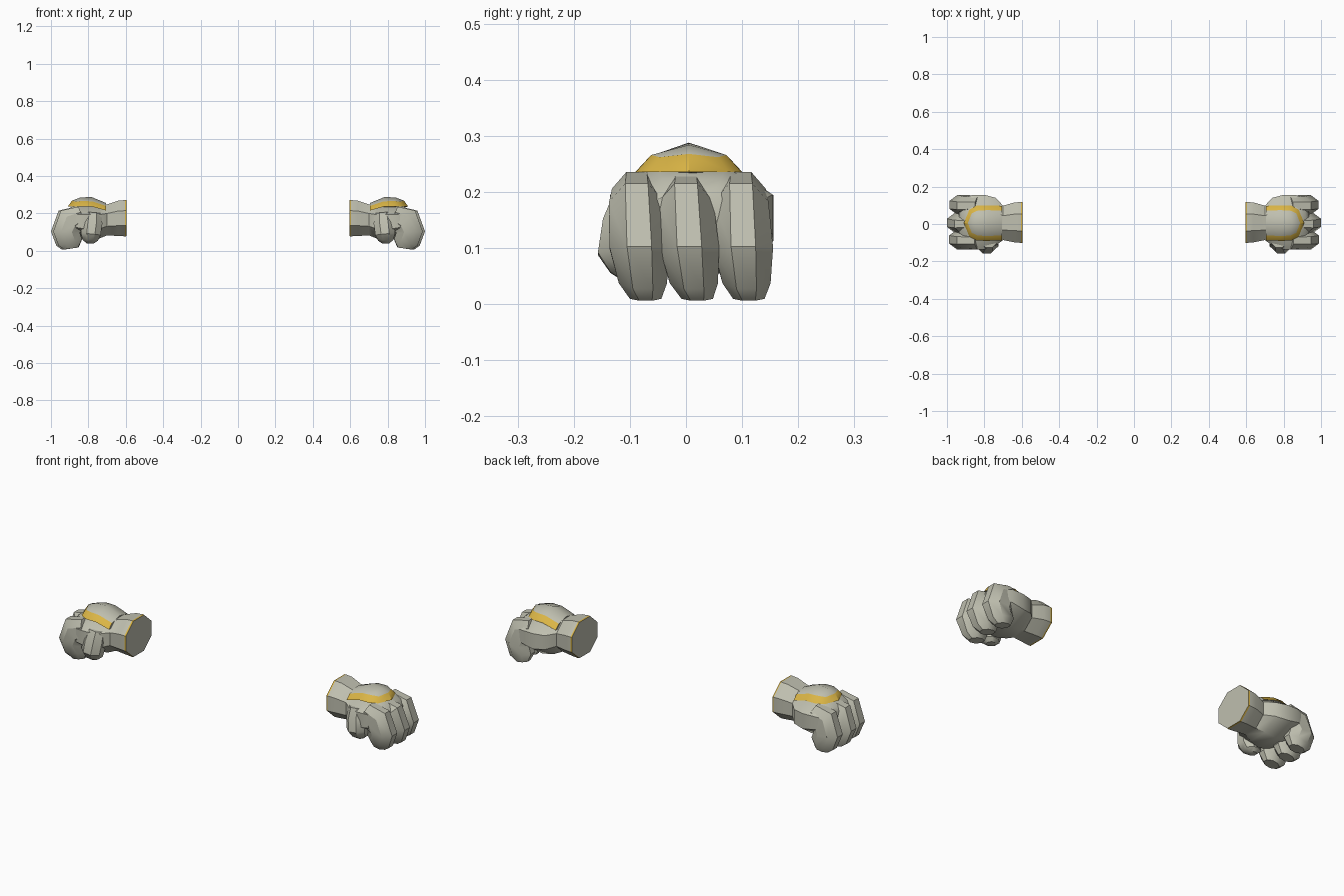
import bpy, bmesh, math
from mathutils import Vector

if "Cube" in bpy.data.objects:
    bpy.data.objects.remove(bpy.data.objects["Cube"])


def material(name, rgb):
    m = bpy.data.materials.new(name)
    m.diffuse_color = (*rgb, 1)
    m.use_nodes = True
    m.node_tree.nodes["Principled BSDF"].inputs["Base Color"].default_value = m.diffuse_color
    return m


GREY = material("warm_grey", (0.52, 0.52, 0.43))
GOLD = material("gold", (0.70, 0.46, 0.06))


def finish(name, bm, gold_rule=None, angle=35):
    """Turn a bmesh into a mirrored, smooth-shaded pair of parts."""
    bmesh.ops.recalc_face_normals(bm, faces=bm.faces)
    if gold_rule:
        for f in bm.faces:
            f.material_index = int(gold_rule(f))
    me = bpy.data.meshes.new(name)
    bm.to_mesh(me)
    bm.free()
    me.materials.append(GREY)
    me.materials.append(GOLD)
    ob = bpy.data.objects.new(name, me)
    bpy.context.collection.objects.link(ob)
    bpy.ops.object.select_all(action='DESELECT')
    ob.select_set(True)
    bpy.context.view_layer.objects.active = ob
    bpy.ops.object.shade_smooth_by_angle(angle=math.radians(angle))
    mod = ob.modifiers.new("mirror", 'MIRROR')
    mod.use_axis = (True, False, False)
    mod.use_mirror_merge = False
    return ob


def loft(rings, n=8):
    """rings: (centre, half-axis u, half-axis v); flat-sided n-gon sections."""
    bm = bmesh.new()
    k = 1 / math.cos(math.pi / n)
    loops = []
    for c, u, v in rings:
        loops.append([bm.verts.new(c + k * (u * math.cos(a) + v * math.sin(a)))
                      for a in (2 * math.pi * (i + 0.5) / n for i in range(n))])
    for a, b in zip(loops, loops[1:]):
        for i in range(n):
            j = (i + 1) % n
            bm.faces.new((a[i], a[j], b[j], b[i]))
    bm.faces.new(loops[0])
    bm.faces.new(loops[-1])
    return bm


# cuff and palm: x, y min, y max, z min, z max
sections = [
    (0.595, -0.100, 0.117, 0.078, 0.270),
    (0.603, -0.101, 0.118, 0.077, 0.271),
    (0.640, -0.098, 0.115, 0.079, 0.268),
    (0.700, -0.086, 0.098, 0.082, 0.248),
    (0.740, -0.115, 0.140, 0.066, 0.246),
    (0.800, -0.135, 0.156, 0.055, 0.252),
    (0.865, -0.135, 0.155, 0.075, 0.245),
    (0.915, -0.115, 0.135, 0.100, 0.222),
    (0.935, -0.085, 0.100, 0.120, 0.195),
]
palm = loft([(Vector((x, (a + b) / 2, (c + d) / 2)),
              Vector((0, (b - a) / 2, 0)), Vector((0, 0, (d - c) / 2)))
             for x, a, b, c, d in sections])
finish("cuff_and_palm", palm,
       lambda f: f.calc_center_median().x < 0.602 and abs(f.normal.x) < 0.9)


def digit(name, path):
    """path: x, y, z, half thickness, half width"""
    pts = [Vector(p[:3]) for p in path]
    rings = []
    for i, p in enumerate(path):
        t = pts[min(i + 1, len(pts) - 1)] - pts[max(i - 1, 0)]
        t.y = 0
        t.normalize()
        rings.append((pts[i], Vector((-t.z, 0, t.x)) * p[3], Vector((0, p[4], 0))))
    finish(name, loft(rings))


# three curled fingers: y at knuckle, y at tip, outward reach
for name, y0, y1, dx in (("front_finger", -0.088, -0.072, -0.008),
                         ("middle_finger", 0.000, 0.020, 0.004),
                         ("rear_finger", 0.098, 0.112, -0.010)):
    digit(name, [
        (0.840 + dx, y0, 0.185, 0.055, 0.044),
        (0.900 + dx, y0, 0.160, 0.078, 0.049),
        (0.925 + dx, y0 * 0.7 + y1 * 0.3, 0.100, 0.071, 0.053),
        (0.905 + dx, y0 * 0.3 + y1 * 0.7, 0.045, 0.065, 0.043),
        (0.900 + dx, y1, 0.012, 0.038, 0.028),
    ])

# thumb
digit("thumb", [
    (0.775, -0.080, 0.205, 0.045, 0.045),
    (0.780, -0.098, 0.150, 0.055, 0.050),
    (0.787, -0.106, 0.090, 0.053, 0.051),
    (0.790, -0.095, 0.057, 0.042, 0.040),
    (0.790, -0.090, 0.040, 0.020, 0.020),
])

# raised back plate with gold border
bm = bmesh.new()
rows = []
# x outer, half width, z, x inner, half width, z, x ridge, z
for xo, wo, zo, xi, wi, zi, xr, zr in (
        (0.705, 0.092, 0.215, 0.705, 0.066, 0.240, 0.705, 0.255),
        (0.780, 0.095, 0.236, 0.780, 0.069, 0.264, 0.785, 0.288),
        (0.840, 0.094, 0.236, 0.835, 0.067, 0.266, 0.845, 0.284),
        (0.880, 0.072, 0.236, 0.868, 0.052, 0.262, 0.888, 0.268)):
    rows.append([bm.verts.new((x, y + 0.005, z)) for x, y, z in (
        (xo, -wo, zo), (xi, -wi, zi), (xr, 0, zr), (xi, wi, zi), (xo, wo, zo))])
gold = []
for a, b in zip(rows, rows[1:]):
    for i in range(4):
        f = bm.faces.new((a[i], b[i], b[i + 1], a[i + 1]))
        if i in (0, 3):
            gold.append(f)
tip = bm.verts.new((0.910, 0.005, 0.236))
e = rows[-1]
gold += [bm.faces.new((e[0], tip, e[2], e[1])), bm.faces.new((e[4], e[3], e[2], tip))]
bm.faces.new([r[0] for r in rows] + [tip] + [r[4] for r in reversed(rows)])
bm.faces.new(rows[0])
finish("back_plate", bm, lambda f: f in gold)
